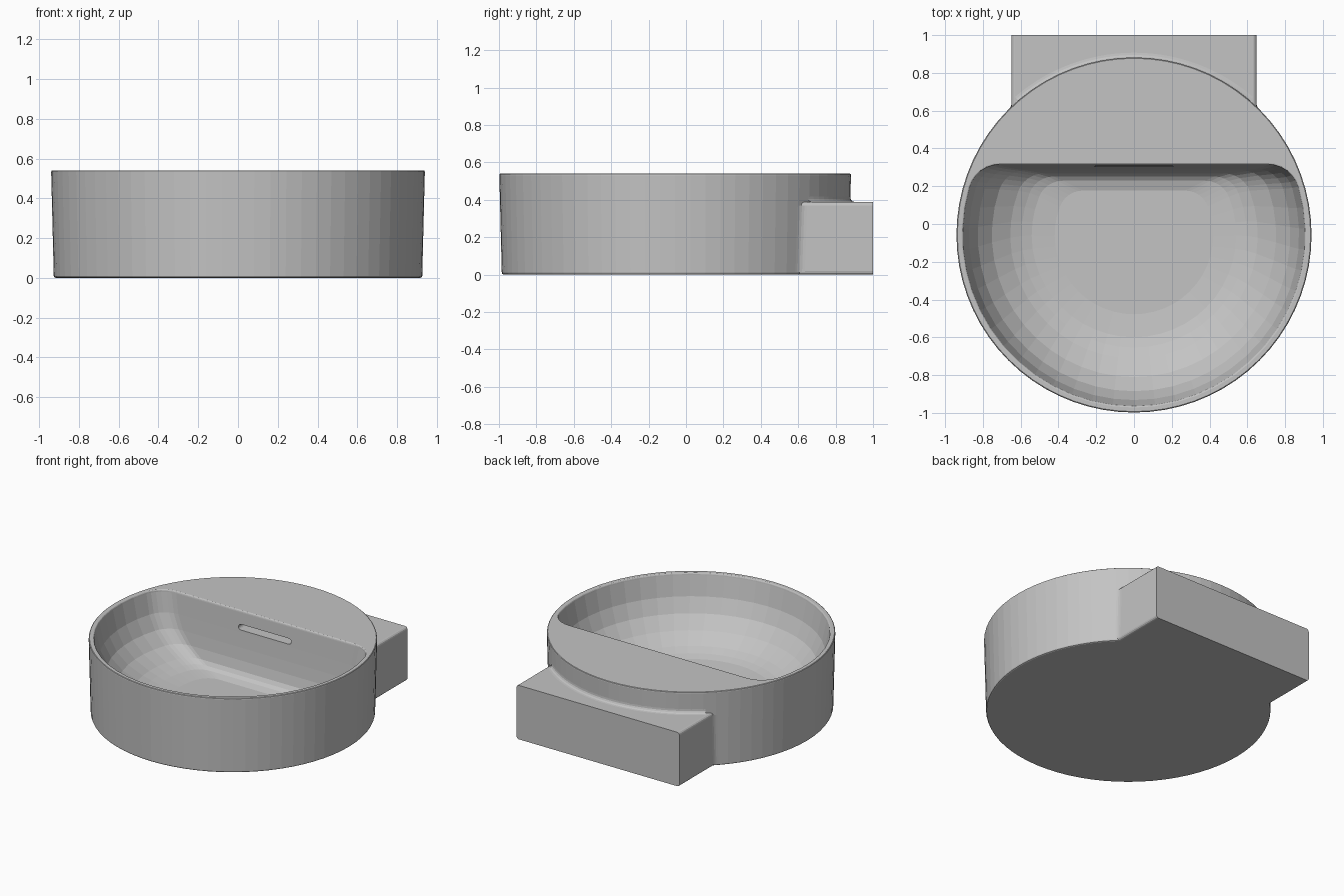
import bpy, bmesh
from math import sin, cos, pi, sqrt, atan2, acos, radians
from mathutils import Vector

if "Cube" in bpy.data.objects:
    bpy.data.objects.remove(bpy.data.objects["Cube"])

CY = -0.058       # centre of the round basin
SEGS = 72

ceramic = bpy.data.materials.new("grey ceramic")
ceramic.use_nodes = True
GREY = (0.55, 0.55, 0.55, 1)
ceramic.diffuse_color = GREY
ceramic.node_tree.nodes["Principled BSDF"].inputs["Base Color"].default_value = GREY


def finish(name, bm):
    bmesh.ops.recalc_face_normals(bm, faces=bm.faces[:])
    me = bpy.data.meshes.new(name)
    bm.to_mesh(me)
    bm.free()
    me.materials.append(ceramic)
    ob = bpy.data.objects.new(name, me)
    bpy.context.collection.objects.link(ob)
    return ob


def add_ring(bm, pts, z):
    return [bm.verts.new((x, y + CY, z)) for x, y in pts]


def bridge(bm, a, b, closed=True):
    n = len(a)
    for i in range(n if closed else n - 1):
        j = (i + 1) % n
        bm.faces.new((a[i], a[j], b[j], b[i]))


def circle(r):
    return [(r * cos(2 * pi * i / SEGS), r * sin(2 * pi * i / SEGS)) for i in range(SEGS)]


def d_shape(r, back, f):
    """Circle cut by a straight back edge, with rounded corners of radius f."""
    fy = back - f
    fx = sqrt((r - f) ** 2 - fy ** 2)
    a = atan2(fy, fx)
    corner = [(fx + f * cos(t), fy + f * sin(t))
              for t in [a + (pi / 2 - a) * i / 6 for i in range(7)]]
    front = [(r * cos(t), r * sin(t))
             for t in [pi - a + (pi + 2 * a) * i / 30 for i in range(1, 30)]]
    return corner + [(-x, y) for x, y in reversed(corner)] + front


# Basin: outer wall, flat deck and hollow bowl in one closed shell
bm = bmesh.new()
outer = [add_ring(bm, circle(r), z) for r, z in
         [(0.918, 0), (0.924, 0.003), (0.927, 0.01), (0.94, 0.531), (0.939, 0.537), (0.935, 0.54)]]
# Rounded rim: height, radius and back edge
levels = [(0.54, 0.914, 0.382), (0.539, 0.91, 0.378), (0.536, 0.907, 0.375),
          (0.531, 0.905, 0.373), (0.525, 0.904, 0.372)]
# Dished bowl sweeping down to a flat floor, cut by a steep back wall
for angle, back in ((75, 0.361), (60, 0.352), (45, 0.342), (30, 0.326), (22, 0.31), (15, 0.287), (0, 0.235)):
    t = radians(angle)
    levels.append((0.075 + 0.42 * (1 - cos(t)), 0.42 + 0.47 * sin(t), back))
last = len(levels) - 1
inner = [add_ring(bm, d_shape(r, b, 0.18 - 0.05 * i / last), z) for i, (z, r, b) in enumerate(levels)]
for rings in (outer, inner):
    for a, b in zip(rings, rings[1:]):
        bridge(bm, a, b)
bm.faces.new(outer[0])
bm.faces.new(inner[-1])
rim = []
for loop in (outer[-1], inner[0]):
    rim += [bm.edges.get((loop[i - 1], loop[i])) for i in range(len(loop))]
bmesh.ops.triangle_fill(bm, edges=rim, use_beauty=True, normal=(0, 0, 1))
basin = finish("basin", bm)

# Overflow slot cut into the straight back wall of the bowl
bm = bmesh.new()
ends = []
for s in (1, -1):
    ends += [(s * (0.19 + 0.02 * cos(t)), 0.425 + s * 0.02 * sin(t))
             for t in [-pi / 2 + pi * i / 8 for i in range(9)]]
caps = [[bm.verts.new((x, y, z)) for x, z in ends] for y in (0.22, 0.4)]
bridge(bm, *caps)
for c in caps:
    bm.faces.new(c)
cutter = finish("slot_cutter", bm)
cutter.hide_render = True
mod = basin.modifiers.new("overflow slot", "BOOLEAN")
mod.object = cutter
mod.operation = "DIFFERENCE"
mod.solver = "EXACT"
bpy.context.view_layer.objects.active = basin
bpy.ops.object.modifier_apply(modifier=mod.name)
bpy.data.objects.remove(cutter)

# Mounting block behind the basin, long edges softened
HALF, TOP = 0.648, 0.388
bm = bmesh.new()
bmesh.ops.create_cube(bm, size=1)
for v in bm.verts:
    v.co = (v.co.x * 2 * HALF, 0.75 + v.co.y * 0.5, (v.co.z + 0.5) * TOP)
long_edges = [e for e in bm.edges if abs(e.verts[0].co.y - e.verts[1].co.y) > 0.1]
bmesh.ops.bevel(bm, geom=long_edges, offset=0.018, segments=3, profile=0.5, affect="EDGES")
finish("mounting_block", bm)


def fillet(name, sections):
    """Soft strip through curved sections, each given by start, corner and end."""
    bm = bmesh.new()
    rows = []
    for a, c, b in sections:
        a, b, c = Vector(a), Vector(b), Vector(c)
        rows.append([bm.verts.new(a * (1 - t) ** 2 + c * 2 * t * (1 - t) + b * t * t)
                     for t in [i / 4 for i in range(5)]])
    for p, q in zip(rows, rows[1:]):
        bridge(bm, p, q, closed=False)
    return finish(name, bm)


# Blend between the block top and the basin wall
def wall(r, t, z):
    return (r * cos(t), CY + r * sin(t), z)


start = acos((HALF - 0.018) / 0.965)
arc = [start + (pi - 2 * start) * i / 28 for i in range(29)]
fillet("top_blend", [(wall(0.965, t, TOP), wall(0.936, t, TOP), wall(0.937, t, TOP + 0.03)) for t in arc])

# Blends between the block sides and the basin wall
for side, s in (("left", 1), ("right", -1)):
    sections = []
    for z in (0.015, TOP - 0.018):
        r = 0.927 + 0.013 * z / 0.53
        y = CY + sqrt(r * r - HALF * HALF)
        x2 = HALF + 0.02
        sections.append(((s * x2, CY + sqrt(r * r - x2 * x2), z),
                         (s * HALF, y, z), (s * HALF, y + 0.03, z)))
    fillet(side + "_side_blend", sections)
